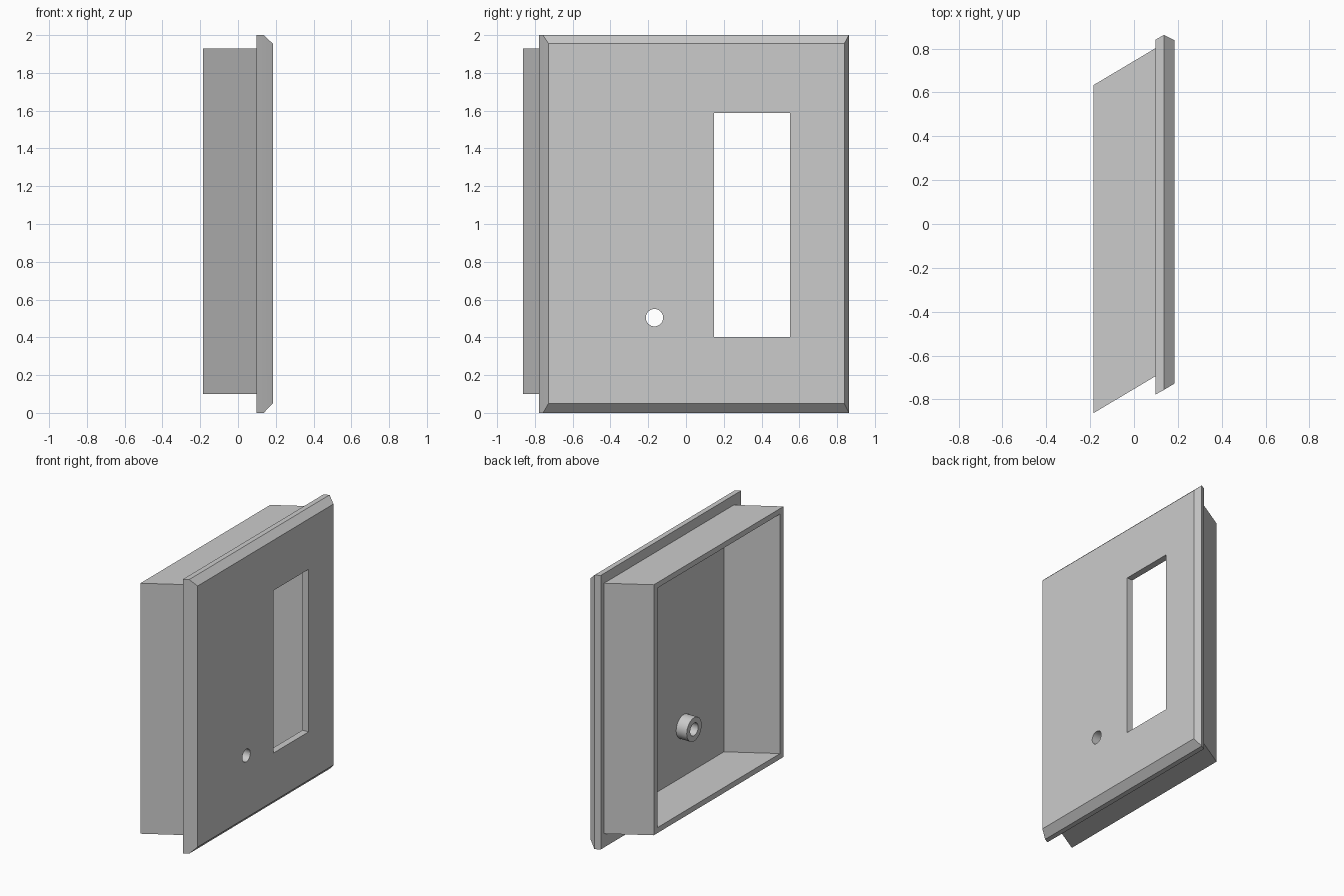
import bpy
import bmesh
import math

if "Cube" in bpy.data.objects:
    bpy.data.objects.remove(bpy.data.objects["Cube"], do_unlink=True)

grey = bpy.data.materials.new("plain grey")
grey.use_nodes = True
grey.diffuse_color = (0.6, 0.6, 0.6, 1)
grey.node_tree.nodes["Principled BSDF"].inputs["Base Color"].default_value = (0.6, 0.6, 0.6, 1)


def rect(x, y0, y1, z0, z1):
    """Rectangle across the x axis."""
    return [(x, y0, z0), (x, y1, z0), (x, y1, z1), (x, y0, z1)]


def circle(x, y, z, r, n=32):
    """Circle across the x axis."""
    return [(x, y + r * math.cos(2 * math.pi * i / n), z + r * math.sin(2 * math.pi * i / n))
            for i in range(n)]


def loft(name, rings, caps=True):
    """Skin consecutive rings, with optional end caps."""
    bm = bmesh.new()
    loops = [[bm.verts.new(p) for p in ring] for ring in rings]
    for a, b in zip(loops, loops[1:]):
        for i in range(len(a)):
            j = (i + 1) % len(a)
            bm.faces.new((a[i], a[j], b[j], b[i]))
    if caps:
        bm.faces.new(loops[0][::-1])
        bm.faces.new(loops[-1])
    bmesh.ops.recalc_face_normals(bm, faces=bm.faces)
    mesh = bpy.data.meshes.new(name)
    bm.to_mesh(mesh)
    bm.free()
    mesh.materials.append(grey)
    obj = bpy.data.objects.new(name, mesh)
    bpy.context.collection.objects.link(obj)
    return obj


# Main dimensions
BACK, PLATE, MID, FACE = -0.184, 0.099, 0.136, 0.184
SLANT = 0.595
WALL = 0.04


def sleeve(x, inset):
    """Section of the slanted rear sleeve at depth x."""
    shift = (x - BACK) * SLANT
    return rect(x, -0.862 + shift + inset, 0.634 + shift - inset, 0.1 + inset, 1.928 - inset)


# Housing: hollow slanted sleeve running into a bevelled front plate
housing = loft("housing", [
    sleeve(MID, WALL), sleeve(BACK, WALL), sleeve(BACK, 0), sleeve(PLATE, 0),
    rect(PLATE, -0.777, 0.841, 0, 2),
    rect(MID, -0.757, 0.862, 0, 2),
    rect(FACE, -0.728, 0.838, 0.05, 1.955),
])

# Window and button hole through the plate
HOLE_Y, HOLE_Z, HOLE_R = -0.167, 0.504, 0.046
cutters = [
    loft("window_cutter", [rect(x, 0.148, 0.55, 0.402, 1.588) for x in (0.05, 0.3)]),
    loft("hole_cutter", [circle(x, HOLE_Y, HOLE_Z, HOLE_R) for x in (0.05, 0.3)]),
]
bpy.context.view_layer.objects.active = housing
for cutter in cutters:
    mod = housing.modifiers.new(cutter.name, "BOOLEAN")
    mod.operation = "DIFFERENCE"
    mod.solver = "EXACT"
    mod.object = cutter
    bpy.ops.object.modifier_apply(modifier=mod.name)
    bpy.data.objects.remove(cutter, do_unlink=True)

# Tubular boss behind the hole
END = MID - 0.085
boss = loft("hole_boss", [
    circle(MID, HOLE_Y, HOLE_Z, 0.086), circle(END, HOLE_Y, HOLE_Z, 0.086),
    circle(END, HOLE_Y, HOLE_Z, HOLE_R), circle(MID, HOLE_Y, HOLE_Z, HOLE_R),
], caps=False)

for obj in (housing, boss):
    bpy.ops.object.select_all(action="DESELECT")
    obj.select_set(True)
    bpy.context.view_layer.objects.active = obj
    bpy.ops.object.shade_smooth_by_angle(angle=math.radians(25))
